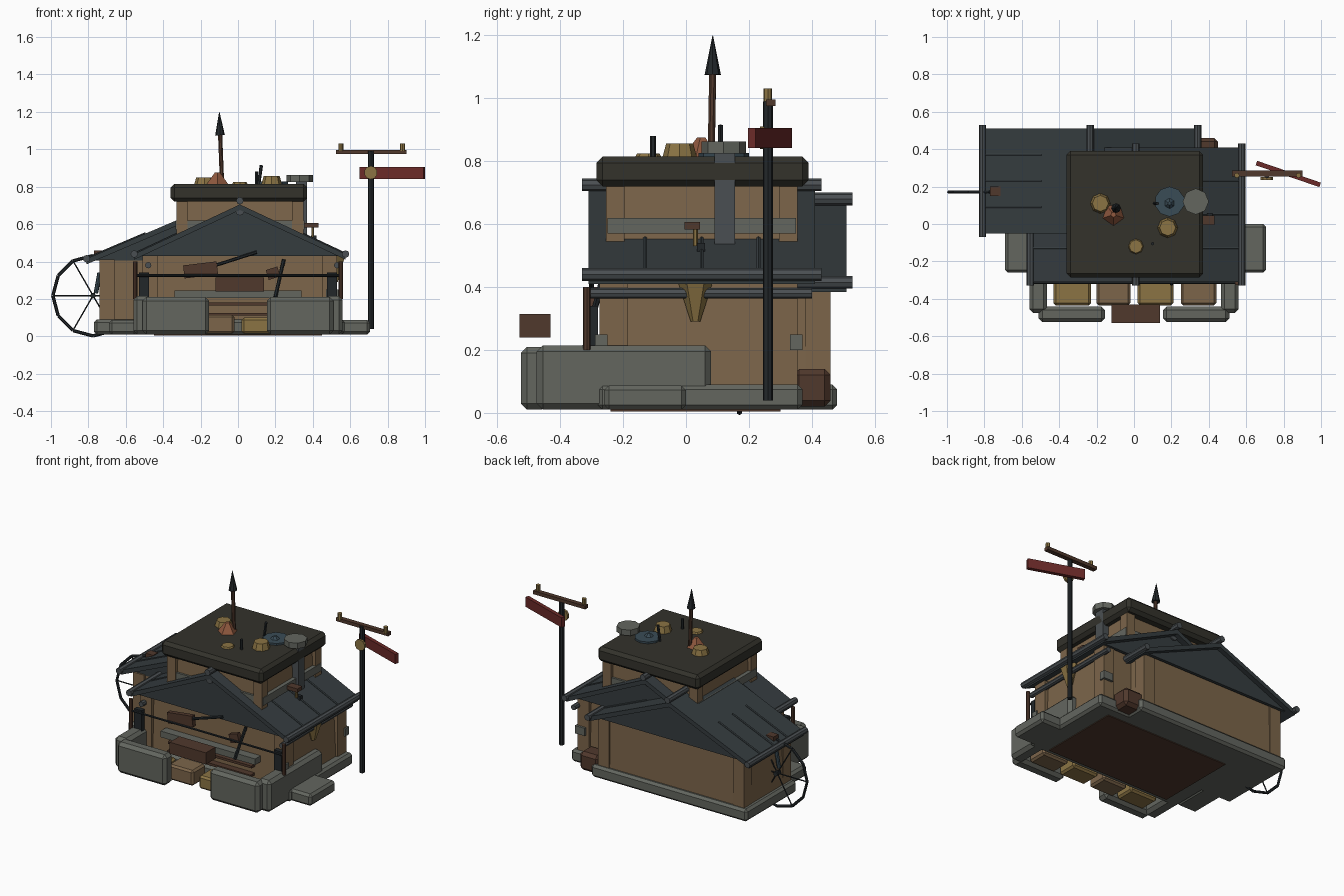
import bpy, bmesh, math
from mathutils import Vector, Matrix

if "Cube" in bpy.data.objects:
    bpy.data.objects.remove(bpy.data.objects["Cube"], do_unlink=True)


def material(name, code):
    def lin(c):
        return c / 12.92 if c < 0.04 else ((c + 0.055) / 1.055) ** 2.4
    rgb = [lin(int(code[i:i + 2], 16) / 255) for i in (0, 2, 4)] + [1]
    m = bpy.data.materials.new(name)
    m.diffuse_color = rgb
    m.use_nodes = True
    m.node_tree.nodes["Principled BSDF"].inputs["Base Color"].default_value = rgb
    return m


PLASTER = material("plaster", "7c654a")
STONE = material("stone", "63665f")
SLATE = material("slate", "353c3f")
BEAM = material("beam", "4a4f52")
TAR = material("tar", "33322b")
WOOD = material("wood", "50382c")
IRON = material("iron", "22272a")
RED = material("red", "6b2a28")
CLAY = material("clay", "8b7444")
RUST = material("rust", "90593f")
BLUE = material("blue", "3a4c56")


def finish(name, bm, mat):
    bmesh.ops.recalc_face_normals(bm, faces=bm.faces)
    me = bpy.data.meshes.new(name)
    bm.to_mesh(me)
    bm.free()
    me.materials.append(mat)
    ob = bpy.data.objects.new(name, me)
    bpy.context.collection.objects.link(ob)
    return ob


def box(name, x, y, z, mat, bevel=0, taper=1, rot=None):
    """Box between ranges, optional narrower top and rotation about its centre."""
    bm = bmesh.new()
    bmesh.ops.create_cube(bm, size=1)
    for v in bm.verts:
        if v.co.z > 0:
            v.co.x *= taper
            v.co.y *= taper
        v.co = Vector([c * (r[1] - r[0]) for c, r in zip(v.co, (x, y, z))])
    if bevel:
        bmesh.ops.bevel(bm, geom=bm.edges[:], offset=bevel, segments=1, affect='EDGES')
    if rot:
        bmesh.ops.rotate(bm, verts=bm.verts, matrix=Matrix.Rotation(rot[0], 3, rot[1]))
    bmesh.ops.translate(bm, verts=bm.verts, vec=[sum(r) / 2 for r in (x, y, z)])
    return finish(name, bm, mat)


def rod(name, a, b, r, mat, sides=8, r2=None):
    """Cylinder or cone from point a to point b."""
    a, b = Vector(a), Vector(b)
    bm = bmesh.new()
    bmesh.ops.create_cone(bm, cap_ends=True, segments=sides, radius1=r,
                          radius2=r if r2 is None else r2, depth=(b - a).length)
    turn = (b - a).to_track_quat('Z', 'Y').to_matrix().to_4x4()
    bm.transform(Matrix.Translation((a + b) / 2) @ turn)
    return finish(name, bm, mat)


def prism(name, profile, y0, y1, mat):
    """Extrude an x-z profile along y."""
    bm = bmesh.new()
    f = bm.faces.new([bm.verts.new((px, y0, pz)) for px, pz in profile])
    ext = bmesh.ops.extrude_face_region(bm, geom=[f])["geom"]
    bmesh.ops.translate(bm, vec=(0, y1 - y0, 0),
                        verts=[v for v in ext if isinstance(v, bmesh.types.BMVert)])
    return finish(name, bm, mat)


def gable_roof(name, cx, half, eave, ridge, y0, y1, wall_y):
    """Roof shell, filled gables, ridge and eave beams."""
    t = 0.03
    top = [(cx - half, eave), (cx, ridge), (cx + half, eave)]
    prism(name + "_roof", top + [(px, pz - t) for px, pz in reversed(top)], y0, y1, SLATE)
    for i, gy in enumerate(wall_y):
        prism(f"{name}_gable_{i}", [(cx - half + .03, eave - .01), (cx, ridge - .01),
              (cx + half - .03, eave - .01)], gy - .01, gy + .01, SLATE)
    for i, (px, pz) in enumerate(top):
        lift = .02 if i == 1 else 0
        rod(f"{name}_roof_beam_{i}", (px, y0 - .02, pz + lift), (px, y1 + .02, pz + lift),
            .02, BEAM)
    # Standing seams lying on both slopes
    for s in (-1, 1):
        for k in range(3):
            sy = y0 + (y1 - y0) * (k + 1) / 4
            rod(f"{name}_seam", (cx + s * half * .45, sy, ridge - (ridge - eave) * .45),
                (cx + s * half, sy, eave), .007, SLATE, 6)


# House body: two overlapping wings on plinths
box("front_wing_wall", (-.5, .52), (-.26, .34), (.03, .46), PLASTER, taper=.96)
box("back_wing_wall", (-.74, .31), (-.01, .455), (.03, .43), PLASTER, taper=.98)
box("front_plinth", (-.55, .57), (-.28, .37), (.01, .09), STONE, .015)
box("back_plinth", (-.77, .35), (-.04, .48), (.01, .09), STONE, .015)
box("floor_underside", (-.45, .45), (-.24, .3), (.005, .03), WOOD)
for sx in (-.47, .49):
    for sy in (-.23, .31):
        box("corner_post", (sx - .04, sx + .04), (sy - .045, sy + .045), (.05, .43), PLASTER)
for sx, sy in ((-.7, .02), (-.7, .42), (.27, .42)):
    box("rear_corner_post", (sx - .04, sx + .04), (sy - .04, sy + .04), (.05, .41), PLASTER)
    
# Roofs
gable_roof("front", .01, .565, .44, .705, -.31, .41, (-.285, .36))
gable_roof("back", -.235, .575, .415, .66, -.05, .51, (0, .47))
for sx in (-.48, .53):
    rod("lower_eave_beam", (sx, -.31, .38), (sx, .4, .38), .017, BEAM)
rod("lower_ridge_beam", (.01, -.31, .67), (.01, .38, .67), .024, BEAM)

# Upper storey
box("tower_wall", (-.32, .34), (-.245, .345), (.45, .74), PLASTER, taper=.95)
for sx in (-.3, .32):
    for sy in (-.225, .325):
        box("tower_corner", (sx - .03, sx + .03), (sy - .03, sy + .03), (.45, .73), PLASTER)
box("tower_band", (-.335, .355), (-.25, .35), (.57, .62), STONE)
box("tower_roof", (-.36, .37), (-.285, .39), (.72, .815), TAR, .02)

# Chimney
box("chimney", (.31, .37), (.09, .155), (.53, .83), BEAM)
rod("chimney_cap", (.33, .12, .825), (.33, .12, .862), .07, STONE)

# Rooftop clutter
for px, py, r, h in ((-.18, .11, .057, .85), (.18, -.02, .057, .857), (.01, -.12, .047, .825)):
    rod("roof_pot", (px, py, .805), (px, py, h), r, CLAY, 8, r * .75)
rod("shallow_basin", (.19, .12, .81), (.19, .12, .827), .08, BLUE, 10)
rod("basin_center", (.19, .11, .825), (.19, .11, .845), .03, BLUE, 6, .01)
rod("spear_mound", (-.11, .05, .81), (-.11, .05, .875), .063, RUST, 5, .015)
rod("spear_shaft", (-.085, .08, .81), (-.096, .085, 1.09), .012, WOOD)
rod("spear_tip", (-.096, .085, 1.075), (-.1, .085, 1.2), .026, IRON, 8, .001)
rod("roof_peg", (.1, -.105, .8), (.1, -.105, .88), .009, IRON, 6)
rod("roof_peg", (.11, .11, .81), (.125, .11, .915), .009, IRON, 6)

# Roof spout and hanging lamp
box("spout_head", (.35, .43), (-.005, .045), (.583, .607), WOOD)
rod("spout_stem", (.4, .03, .59), (.4, .03, .53), .008, CLAY, 6)
box("spout_weight", (.39, .42), (.035, .06), (.51, .54), IRON)
rod("wall_cone", (.52, .03, .29), (.52, .03, .43), .015, CLAY, 6, .06)

# Porch walls, mirrored
for s in (-1, 1):
    def span(a, b):
        return sorted((s * a, s * b))
    box("porch_front_wall", span(.155, .51), (-.525, -.44), (.01, .21), STONE, .02)
    box("porch_side_wall", span(.465, .56), (-.475, .08), (.01, .215), STONE, .02)
    box("side_step", span(.54, .705 if s > 0 else .69), (-.26, 0), (.01, .087), STONE, .015)
    rod("porch_post", (s * .55, -.315, .2), (s * .55, -.315, .4), .012, WOOD)
    box("porch_bracket", span(.475, .53), (-.31, -.28), (.2, .34), IRON)

# Porch furnishings
rod("porch_rail", (-.55, -.315, .325), (.55, -.315, .325), .007, IRON, 6)
box("porch_sill", (-.34, .34), (-.31, -.25), (.205, .245), STONE)
box("porch_ledge", (-.3, .3), (-.29, -.25), (.165, .18), WOOD)
box("porch_ledge", (-.3, .3), (-.3, -.25), (.11, .125), WOOD)
for i, (x0, x1) in enumerate(((-.43, -.23), (-.2, -.02), (.02, .21), (.25, .44))):
    box("porch_crate", (x0, x1), (-.435, -.3), (.015, .1 + .015 * (i % 2)),
        PLASTER if i % 2 else CLAY, .012)
box("hanging_board", (-.12, .14), (-.53, -.43), (.24, .315), WOOD)
box("shutter_left", (-.29, -.11), (-.31, -.28), (.32, .39), WOOD, rot=(-.12, 'Y'))
box("shutter_right", (.155, .22), (-.31, -.28), (.31, .365), WOOD, rot=(-.3, 'Y'))
rod("leaning_bar", (.2, -.32, .21), (.245, -.27, .41), .01, IRON, 6)
rod("leaning_bar", (-.15, -.3, .37), (.1, -.3, .45), .009, IRON, 6)
for py in (-.27, .35):
    box("wall_bracket", (.47, .54), (py - .02, py + .02), (.2, .25), STONE)

# Barrel behind the house
box("rear_crate", (.31, .45), (.34, .46), (.02, .14), WOOD, .02)

# Water wheel
hub, n, r = Vector((-.775, .17, .217)), 12, .215
rim = [hub + r * Vector((math.cos(k * math.tau / n), 0, math.sin(k * math.tau / n)))
       for k in range(n)]
for k in range(n):
    rod("wheel_rim", rim[k], rim[(k + 1) % n], .009, IRON, 6)
    if k % 2 == 0:
        rod("wheel_spoke", hub, rim[k], .004, IRON, 5)
rod("wheel_hub", hub - Vector((0, .02, 0)), hub + Vector((0, .02, 0)), .015, IRON)
box("wheel_hatch", (-.77, -.715), (.15, .2), (.43, .46), WOOD)
rod("wheel_pipe", (-.76, .13, .23), (-.74, .13, .34), .012, BLUE)

# Signal pole
rod("signal_pole", (.71, .26, .04), (.71, .26, .99), .016, IRON)
box("signal_crossbar", (.525, .9), (.255, .285), (.975, .997), WOOD)
for px in (.55, .88):
    rod("insulator", (px, .26, .99), (px, .26, 1.032), .014, CLAY)
box("signal_arm", (.645, 1.005), (.255, .28), (.842, .905), RED, rot=(-.33, 'Z'))
rod("signal_disc", (.71, .235, .875), (.71, .25, .875), .036, CLAY, 10)
